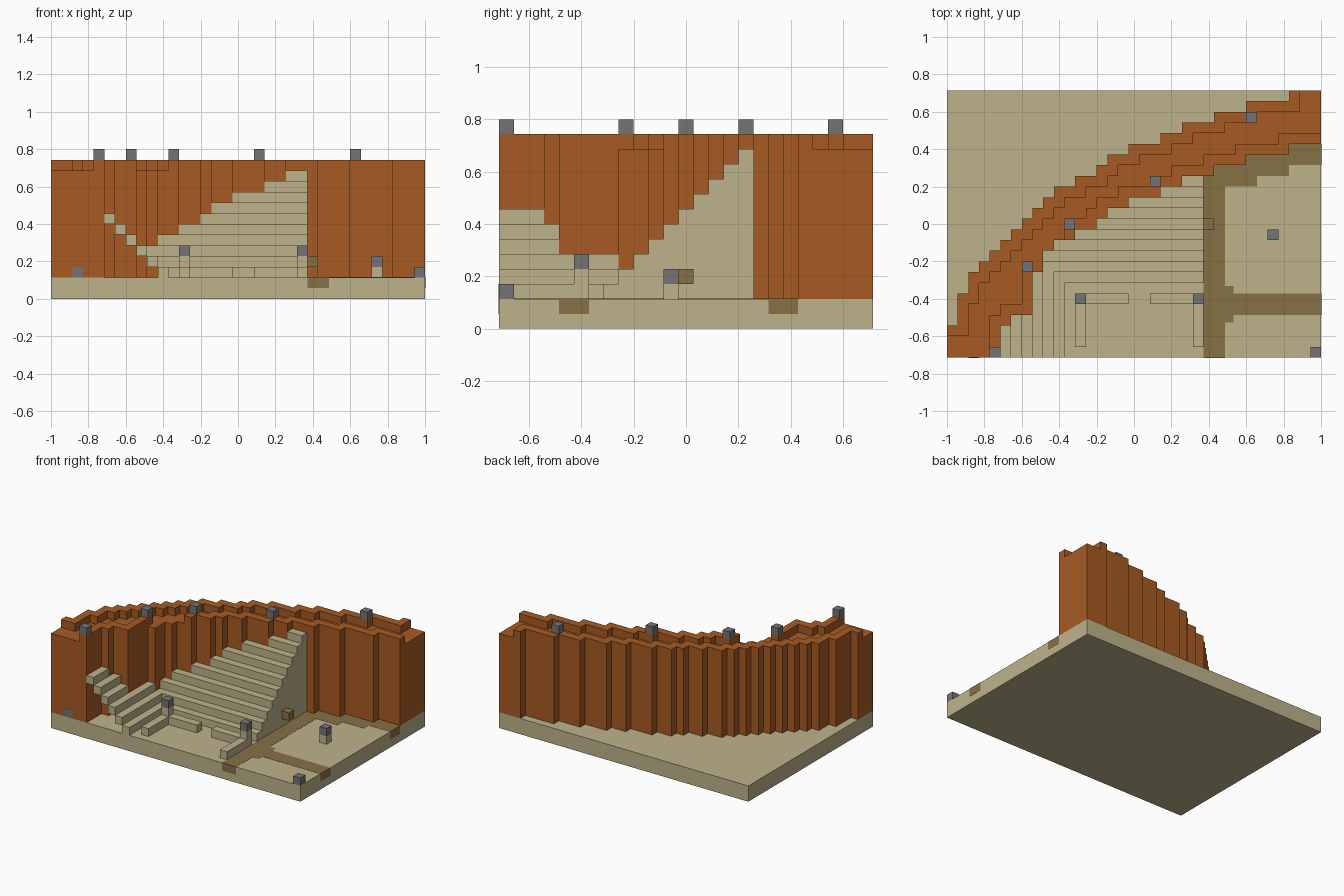
import bpy
import bmesh

if "Cube" in bpy.data.objects:
    bpy.data.objects.remove(bpy.data.objects["Cube"])

NX, NY = 35, 25          # footprint in blocks
U = 2 / NX               # block size
EPS = 0.02               # small lift for flush plates, in blocks


def material(name, rgb):
    m = bpy.data.materials.new(name)
    m.use_nodes = True
    m.diffuse_color = (*rgb, 1)
    bsdf = m.node_tree.nodes["Principled BSDF"]
    bsdf.inputs["Base Color"].default_value = (*rgb, 1)
    bsdf.inputs["Roughness"].default_value = 0.9
    return m


CLAY = material("orange clay", (0.39, 0.105, 0.017))
SAND = material("pale sandstone", (0.51, 0.45, 0.26))
DIRT = material("brown path", (0.24, 0.165, 0.06))
GREY = material("lamp grey", (0.175, 0.175, 0.18))


def place(i, j, k):
    return ((i - NX / 2) * U, (j - NY / 2) * U, k * U)


def finish(name, bm, mat):
    me = bpy.data.meshes.new(name)
    bm.to_mesh(me)
    bm.free()
    me.materials.append(mat)
    ob = bpy.data.objects.new(name, me)
    bpy.context.collection.objects.link(ob)
    return ob


def box(name, lo, hi, mat):
    """Box between two corners given in block units."""
    bm = bmesh.new()
    bmesh.ops.create_cube(bm, size=1)
    a, b = place(*lo), place(*hi)
    for v in bm.verts:
        v.co = [a[n] if v.co[n] < 0 else b[n] for n in range(3)]
    return finish(name, bm, mat)


def block(name, i, j, k, mat):
    return box(name, (i, j, k), (i + 1, j + 1, k + 1), mat)


def block_hull(name, cells, mat):
    """Outer skin of a set of unit blocks, merged into large flat faces."""
    bm = bmesh.new()
    verts = {}

    def vert(p):
        if p not in verts:
            verts[p] = bm.verts.new(place(*p))
        return verts[p]

    for c in cells:
        for axis in range(3):
            for side in (0, 1):
                n = list(c)
                n[axis] += 2 * side - 1
                if tuple(n) in cells:
                    continue
                b, d = (axis + 1) % 3, (axis + 2) % 3
                ring = []
                for s, t in ((0, 0), (1, 0), (1, 1), (0, 1)):
                    p = list(c)
                    p[axis] += side
                    p[b] += s
                    p[d] += t
                    ring.append(vert(tuple(p)))
                bm.faces.new(ring if side else ring[::-1])
    bmesh.ops.dissolve_limit(bm, angle_limit=0.01, verts=bm.verts[:], edges=bm.edges[:])
    return finish(name, bm, mat)


def runs(*pairs):
    """Expand (count, value) pairs to one value per column."""
    return [v for n, v in pairs for _ in range(n)]


# Plan of the stepped curved wall: inner and outer limit for each column
inner = runs((5, 0), (1, 3), (2, 4), (1, 8), (1, 10), (2, 11), (2, 12), (1, 13),
             (2, 14), (3, 15), (2, 16), (3, 17), (3, 18), (4, 19), (3, 20))
outer = runs((1, 3), (1, 6), (1, 8)) + list(range(9, 16)) + runs(
    (2, 16), (2, 17), (1, 18), (2, 19), (3, 20), (2, 21), (3, 22), (3, 23), (4, 24), (3, 25))
plan = {(i, j) for i in range(NX) for j in range(inner[i], outer[i])}


def is_parapet(i, j):
    if 8 <= i <= 10 and j <= 11:        # opening toward the stairs
        return False
    around = [(i + a, j + b) for a in (-1, 0, 1) for b in (-1, 0, 1)]
    return any(0 <= x < NX and 0 <= y < NY and (x, y) not in plan for x, y in around)


# Ground slab
box("ground_slab", (0, 0, 0), (NX, NY, 2), SAND)

# Wall with a sunken walkway between two parapets
wall = {(i, j, k) for i, j in plan for k in range(2, 13 if is_parapet(i, j) else 12)}
block_hull("curved_wall", wall, CLAY)

# L-shaped stairs: thin treads on the left and back, closed at the right end
stairs = set()
for i in range(5, 24):
    for j in range(inner[i]):
        k = max(12 - i, j - 5)
        if k >= 2:
            stairs |= {(i, j, n) for n in range(2 if i == 23 else k, k + 1)}
block_hull("stairs", stairs, SAND)

# Low corner benches with a lamp post on each corner
for side, corner, start in (("left", 23, 19), ("right", 12, 12)):
    cells = {(i, 5, 2) for i in range(start, start + 5)}
    cells |= {(corner, j, 2) for j in range(1, 6)} | {(corner, 5, 3)}
    block_hull(side + "_bench", cells, SAND)
    block(side + "_bench_lamp", corner, 5, 4, GREY)

# Lamps along the wall walk
for n, (i, j) in enumerate(((4, 0), (7, 8), (11, 12), (19, 16), (28, 22))):
    block(f"wall_lamp_{n + 1}", i, j, 13, GREY)

# Ground lamps and the wall block beside the stairs
block("yard_post", 30, 11, 2, SAND)
block("yard_lamp", 30, 11, 3, GREY)
block("corner_lamp", 34, 0, 2, GREY)
box("wall_base_lamp", (2, -EPS, 2), (3, 1, 3), GREY)
block("stair_side_block", 24, 12, 3, DIRT)

# Path pieces set into the slab, showing at its edges
paths = {
    "main_path": (24, -EPS, 26, 17),
    "side_path": (26, 4, NX + EPS, 6),
    "path_junction": (26, 3.3, 26.8, 6.7),
    "wall_path_near": (26, 16, 29, 18),
    "wall_path_middle": (28, 17, 32, 19),
    "wall_path_far": (32, 18, NX + EPS, 20),
}
for name, (x0, y0, x1, y1) in paths.items():
    box(name, (x0, y0, 1), (x1, y1, 2 + EPS), DIRT)
box("path_bend", (25, 17, 1), (26, 18, 2 + EPS), DIRT)
